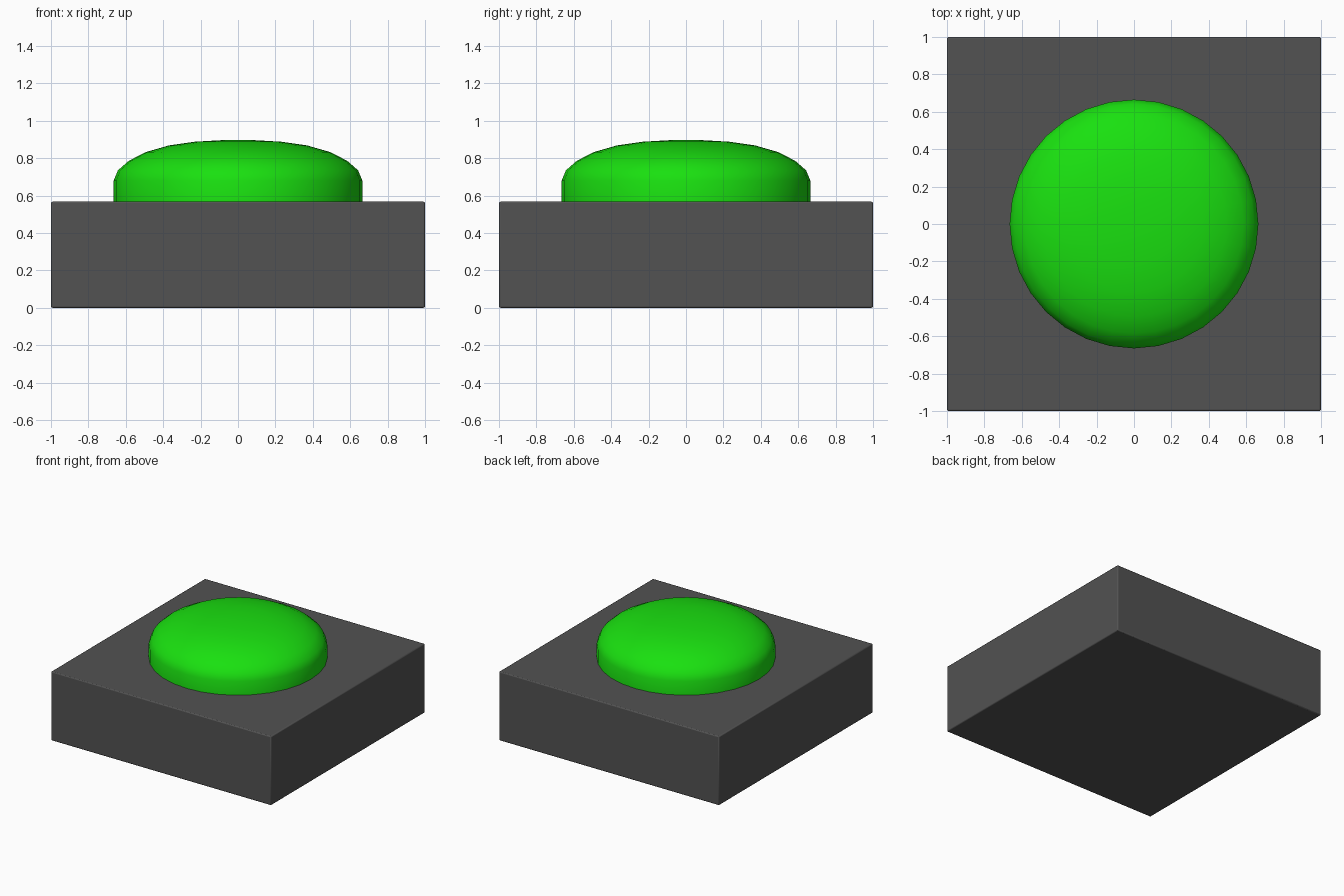
import bpy, bmesh, math

if "Cube" in bpy.data.objects:
    bpy.data.objects.remove(bpy.data.objects["Cube"])


def colour(obj, name, rgb):
    mat = bpy.data.materials.new(name)
    mat.diffuse_color = (*rgb, 1)
    mat.use_nodes = True
    mat.node_tree.nodes["Principled BSDF"].inputs["Base Color"].default_value = mat.diffuse_color
    obj.data.materials.append(mat)


def smooth(obj, degrees):
    bpy.ops.object.select_all(action='DESELECT')
    obj.select_set(True)
    bpy.context.view_layer.objects.active = obj
    bpy.ops.object.shade_smooth_by_angle(angle=math.radians(degrees))


# Square housing with a hairline edge bevel
HEIGHT = 0.567
bpy.ops.mesh.primitive_cube_add(size=1, location=(0, 0, HEIGHT / 2))
base = bpy.context.object
base.name = "button_base"
base.scale = (2, 2, HEIGHT)
bpy.ops.object.transform_apply(location=False, rotation=False, scale=True)
bevel = base.modifiers.new("edge_bevel", 'BEVEL')
bevel.width = 0.008
bevel.segments = 2
colour(base, "dark_grey", (0.085, 0.085, 0.085))
smooth(base, 60)

# Domed push button, revolved in 32 steps from its half profile
profile = [(0.665, HEIGHT - 0.02), (0.665, 0.68), (0.642, 0.735), (0.585, 0.785),
           (0.495, 0.832), (0.37, 0.868), (0.23, 0.888), (0.09, 0.896), (0, 0.897)]
bm = bmesh.new()
verts = [bm.verts.new((r, 0, z)) for r, z in profile]
edges = [bm.edges.new(pair) for pair in zip(verts, verts[1:])]
bmesh.ops.spin(bm, geom=verts + edges, cent=(0, 0, 0), axis=(0, 0, 1),
               angle=math.tau, steps=32)
bmesh.ops.remove_doubles(bm, verts=bm.verts, dist=0.0005)
bmesh.ops.recalc_face_normals(bm, faces=bm.faces)
mesh = bpy.data.meshes.new("button_dome")
bm.to_mesh(mesh)
bm.free()
dome = bpy.data.objects.new("button_dome", mesh)
bpy.context.collection.objects.link(dome)
colour(dome, "green", (0.01, 0.75, 0.005))
smooth(dome, 60)
